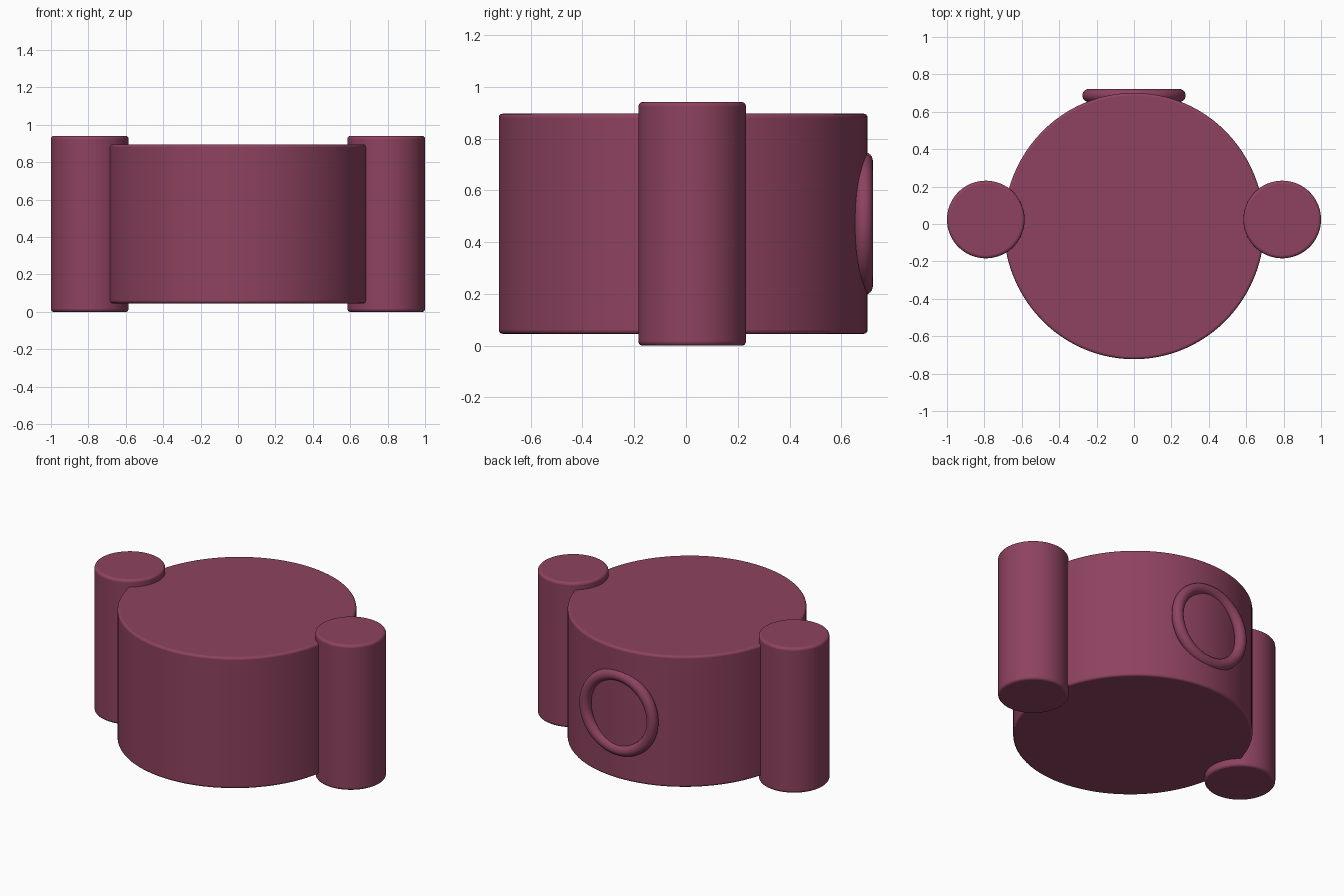
import bpy, math

if "Cube" in bpy.data.objects:
    bpy.data.objects.remove(bpy.data.objects["Cube"])

mat = bpy.data.materials.new("plum")
mat.diffuse_color = (0.27, 0.055, 0.115, 1)
mat.use_nodes = True
mat.node_tree.nodes["Principled BSDF"].inputs["Base Color"].default_value = mat.diffuse_color


def finish(obj, name):
    obj.name = name
    obj.data.materials.append(mat)
    bpy.ops.object.shade_smooth_by_angle(angle=math.radians(35))
    return obj


def rounded_cylinder(name, center, rx, ry, z0, z1, bevel):
    bpy.ops.mesh.primitive_cylinder_add(
        vertices=96, radius=1, depth=z1 - z0,
        location=(center[0], center[1], (z0 + z1) / 2))
    obj = bpy.context.object
    obj.scale = (rx, ry, 1)
    bpy.ops.object.transform_apply(location=False, rotation=False, scale=True)
    mod = obj.modifiers.new("rim_rounding", 'BEVEL')
    mod.width = bevel
    mod.segments = 4
    mod.limit_method = 'ANGLE'
    mod.angle_limit = math.radians(40)
    return finish(obj, name)


# Central drum
rounded_cylinder("drum", (0, -0.011), 0.697, 0.712, 0.046, 0.896, 0.014)

# Upright post on each side
for side, label in ((-1, "left"), (1, "right")):
    rounded_cylinder(label + "_post", (side * 0.7925, 0.024),
                     0.2075, 0.2075, 0, 0.941, 0.016)

# Ring set into the back of the drum
bpy.ops.mesh.primitive_torus_add(
    major_radius=0.241, minor_radius=0.035, major_segments=96, minor_segments=24,
    location=(0, 0.687, 0.472), rotation=(math.pi / 2, 0, 0))
finish(bpy.context.object, "back_ring")
